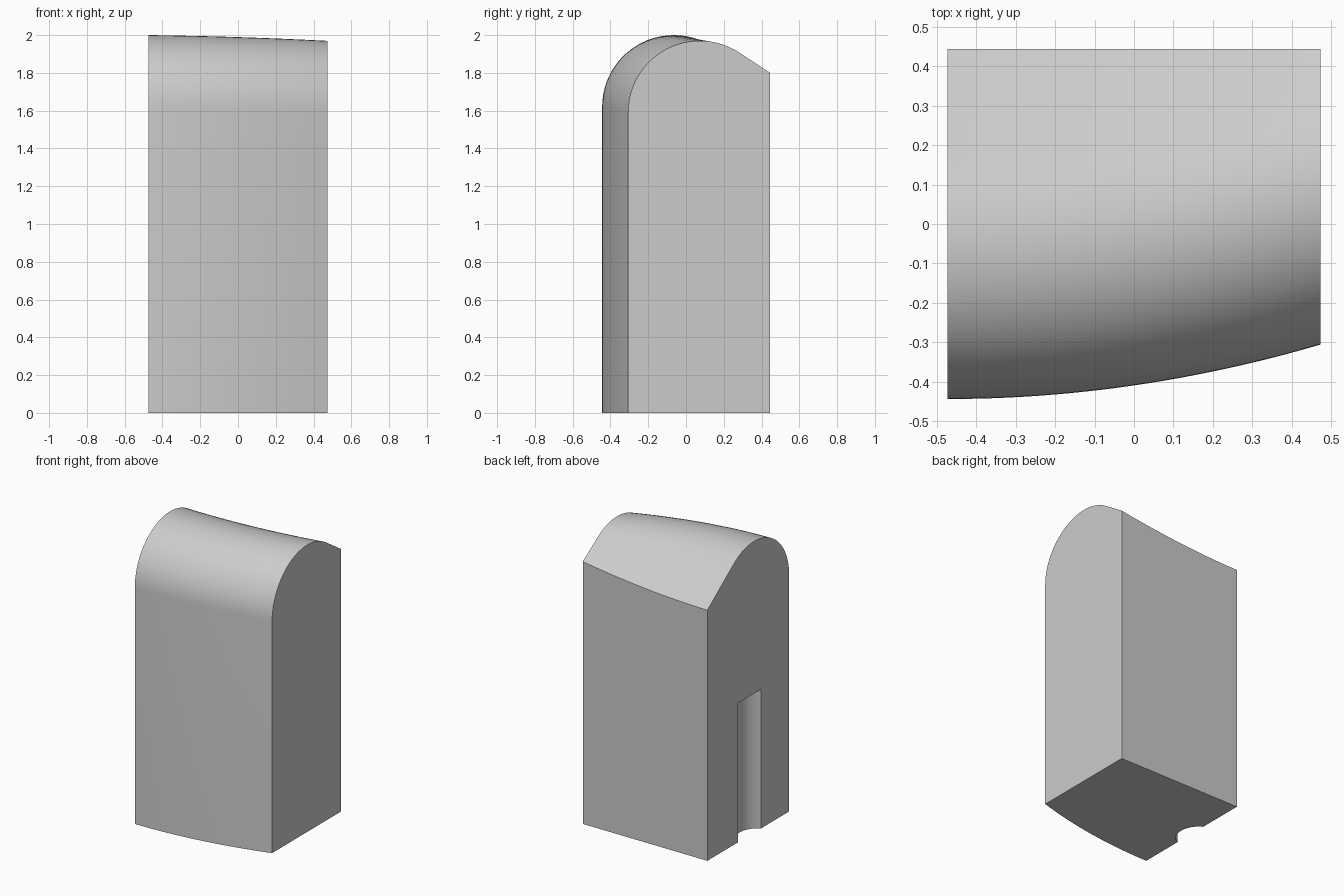
import bpy, bmesh
from math import sin, cos, tan, radians

if "Cube" in bpy.data.objects:
    bpy.data.objects.remove(bpy.data.objects["Cube"], do_unlink=True)

HALF_W, BACK, FRONT = 0.473, 0.444, -0.444
BEND, RADIUS, STATIONS, ARC_STEPS = 0.138, 0.38, 24, 24

grey = bpy.data.materials.new("plain_grey")
grey.use_nodes = True
colour = (0.6, 0.6, 0.6, 1)
grey.diffuse_color = colour
grey.node_tree.nodes["Principled BSDF"].inputs["Base Color"].default_value = colour


def section(t):
    """Side profile at t = 0 (right end) to 1 (left end)."""
    x = -HALF_W + 2 * HALF_W * t
    cy = FRONT + RADIUS + BEND * t * t
    cz = 1.62 - 0.03 * t * (0.4 + 0.6 * t)
    slope = radians(36 - 2.5 * t)
    pts = [(x, BACK, 0), (x, cy - RADIUS, 0)]
    sweep = radians(90) + slope
    for i in range(ARC_STEPS + 1):
        a = sweep * i / ARC_STEPS
        pts.append((x, cy - RADIUS * cos(a), cz + RADIUS * sin(a)))
    _, y, z = pts[-1]
    pts.append((x, BACK, z - (BACK - y) * tan(slope)))
    return pts


# Block with bowed front and rounded top
bm = bmesh.new()
rings = [[bm.verts.new(p) for p in section(i / STATIONS)] for i in range(STATIONS + 1)]
count = len(rings[0])
for a, b in zip(rings, rings[1:]):
    for i in range(count):
        j = (i + 1) % count
        bm.faces.new((a[i], a[j], b[j], b[i]))
bm.faces.new(rings[0])
bm.faces.new(rings[-1][::-1])
bmesh.ops.recalc_face_normals(bm, faces=bm.faces)
mesh = bpy.data.meshes.new("rounded_block")
bm.to_mesh(mesh)
bm.free()
block = bpy.data.objects.new("rounded_block", mesh)
bpy.context.collection.objects.link(block)
mesh.materials.append(grey)

# Shallow round groove in the lower right end
NOTCH_R, NOTCH_DEPTH, NOTCH_TOP = 0.145, 0.075, 0.955
bpy.ops.mesh.primitive_cylinder_add(
    vertices=96, radius=NOTCH_R, depth=NOTCH_TOP + 0.2,
    location=(-HALF_W + NOTCH_DEPTH - NOTCH_R, -0.013, NOTCH_TOP / 2 - 0.1))
cutter = bpy.context.object
cutter.name = "groove_cutter"
cutter.hide_render = True
cutter.data.materials.append(grey)

bpy.ops.object.select_all(action='DESELECT')
block.select_set(True)
bpy.context.view_layer.objects.active = block
cut = block.modifiers.new("groove", 'BOOLEAN')
cut.operation = 'DIFFERENCE'
cut.solver = 'EXACT'
cut.object = cutter
bpy.ops.object.modifier_apply(modifier=cut.name)
bpy.data.objects.remove(cutter, do_unlink=True)

bpy.ops.object.shade_smooth_by_angle(angle=radians(30))
